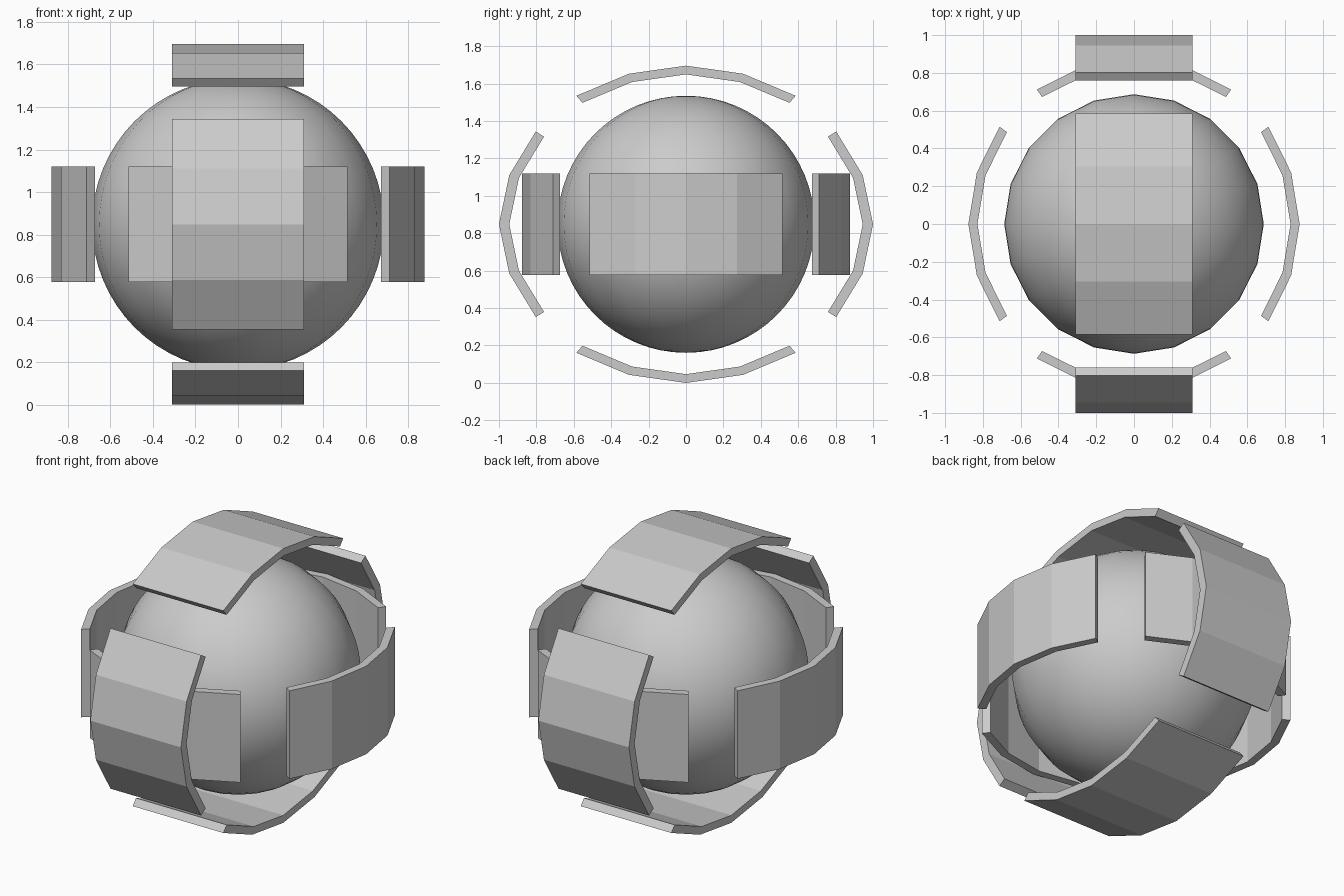
import bpy
import bmesh
from mathutils import Matrix, Vector

if "Cube" in bpy.data.objects:
    bpy.data.objects.remove(bpy.data.objects["Cube"])

CENTRE = Vector((0, 0, 0.848))
INNER = 0.945  # inner face as a share of the outer radius

grey = bpy.data.materials.new("light_grey")
grey.use_nodes = True
colour = (0.6, 0.6, 0.6, 1)
grey.diffuse_color = colour
grey.node_tree.nodes["Principled BSDF"].inputs["Base Color"].default_value = colour


def curved_plate(name, half_profile, half_width, out, along):
    """Bent plate: half_profile lists (distance along, distance out) from the middle."""
    out, along = Vector(out), Vector(along)
    side = out.cross(along)
    outer = [(-a, o) for a, o in reversed(half_profile[1:])] + half_profile
    inner = [(a * INNER, o * INNER) for a, o in reversed(outer)]
    bm = bmesh.new()
    rims = [[bm.verts.new(CENTRE + along * a + out * o + side * s)
             for a, o in outer + inner] for s in (-half_width, half_width)]
    n = len(rims[0])
    for i in range(n):
        j = (i + 1) % n
        bm.faces.new((rims[0][i], rims[0][j], rims[1][j], rims[1][i]))
    # Side walls, one quad for each bend segment
    for rim in rims:
        for i in range(len(outer) - 1):
            bm.faces.new((rim[i], rim[i + 1], rim[n - 2 - i], rim[n - 1 - i]))
    bmesh.ops.recalc_face_normals(bm, faces=bm.faces)
    mesh = bpy.data.meshes.new(name)
    bm.to_mesh(mesh)
    bm.free()
    mesh.materials.append(grey)
    bpy.context.collection.objects.link(bpy.data.objects.new(name, mesh))


# Core ball
bpy.ops.mesh.primitive_uv_sphere_add(segments=20, ring_count=32, radius=0.687, location=CENTRE)
ball = bpy.context.object
ball.name = "core_ball"
ball.data.materials.append(grey)
bpy.ops.object.shade_smooth()

# Plate bends
upright = [(0, 1.0), (0.263, 0.945), (0.496, 0.803)]
cap = [(0, 0.848), (0.305, 0.805), (0.586, 0.687)]
belt = [(0, 0.877), (0.272, 0.832), (0.515, 0.712)]

# Upright outer plates at front and back
for name, y in (("front", -1), ("back", 1)):
    curved_plate(name + "_upright_plate", upright, 0.31, (0, y, 0), (0, 0, 1))

# Cap plates above and below
for name, z in (("top", 1), ("bottom", -1)):
    curved_plate(name + "_plate", cap, 0.31, (0, 0, z), (0, 1, 0))

# Four belt plates around the middle
for i, name in enumerate(("left", "back", "right", "front")):
    turn = Matrix.Rotation(i * 1.5707963, 3, "Z")
    curved_plate(name + "_belt_plate", belt, 0.272,
                 turn @ Vector((1, 0, 0)), turn @ Vector((0, 1, 0)))
